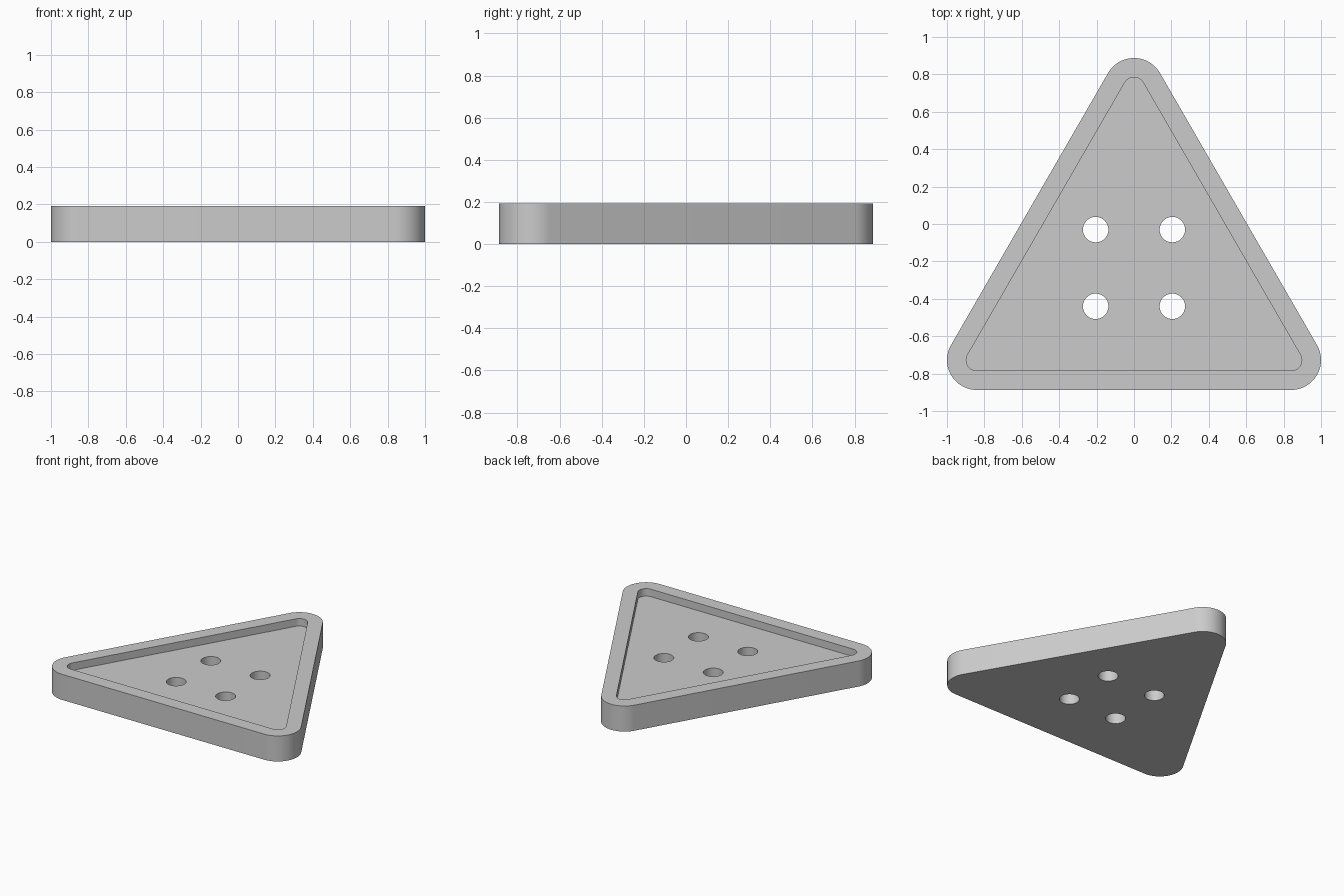
import bpy
import bmesh
from math import cos, sin, radians, sqrt

if "Cube" in bpy.data.objects:
    bpy.data.objects.remove(bpy.data.objects["Cube"], do_unlink=True)

HEIGHT, RECESS, RIM = 0.192, 0.056, 0.103
CORNER = 0.16
HALF = 1 - CORNER                 # half the distance between corner centres
RISE = HALF * sqrt(3) / 2
HOLE, HOLE_X, HOLE_Y = 0.068, 0.205, (-0.03, -0.44)

grey = bpy.data.materials.new("light grey")
grey.use_nodes = True
colour = (0.6, 0.6, 0.6, 1)
grey.diffuse_color = colour
grey.node_tree.nodes["Principled BSDF"].inputs["Base Color"].default_value = colour


def prism(name, outline, z0, z1):
    """Extrude a closed outline from z0 to z1."""
    bm = bmesh.new()
    base = bm.faces.new([bm.verts.new((x, y, z0)) for x, y in outline])
    top = bmesh.ops.extrude_face_region(bm, geom=[base])["geom"]
    bmesh.ops.translate(bm, vec=(0, 0, z1 - z0),
                        verts=[v for v in top if isinstance(v, bmesh.types.BMVert)])
    bmesh.ops.recalc_face_normals(bm, faces=bm.faces)
    mesh = bpy.data.meshes.new(name)
    bm.to_mesh(mesh)
    bm.free()
    mesh.materials.append(grey)
    obj = bpy.data.objects.new(name, mesh)
    bpy.context.collection.objects.link(obj)
    return obj


def arc(cx, cy, r, start, sweep, steps):
    angles = [radians(start + sweep * i / steps) for i in range(steps + 1)]
    return [(cx + r * cos(a), cy + r * sin(a)) for a in angles]


def rounded_triangle(r):
    """Triangle outline with rounded corners of radius r."""
    corners = [(HALF, -RISE, -90), (0, RISE, 30), (-HALF, -RISE, 150)]
    return [p for x, y, start in corners for p in arc(x, y, r, start, 120, 24)]


def cut(target, cutter):
    mod = target.modifiers.new("cut", 'BOOLEAN')
    mod.operation = 'DIFFERENCE'
    mod.solver = 'EXACT'
    mod.object = cutter
    cutter.hide_render = True
    bpy.context.view_layer.objects.active = target
    bpy.ops.object.modifier_apply(modifier=mod.name)
    bpy.data.objects.remove(cutter, do_unlink=True)


# Body
body = prism("triangular_tray", rounded_triangle(CORNER), 0, HEIGHT)

# Shallow recess inside the rim
cut(body, prism("recess_cutter", rounded_triangle(CORNER - RIM), HEIGHT - RECESS, HEIGHT + 0.1))

# Four through holes
for x in (-HOLE_X, HOLE_X):
    for y in HOLE_Y:
        circle = arc(x, y, HOLE, 0, 360, 48)[:-1]
        cut(body, prism("hole_cutter", circle, -0.1, HEIGHT + 0.1))

# Smooth the rounded walls, keep the edges sharp
bpy.ops.object.select_all(action='DESELECT')
body.select_set(True)
bpy.context.view_layer.objects.active = body
bpy.ops.object.shade_smooth_by_angle(angle=radians(30))
